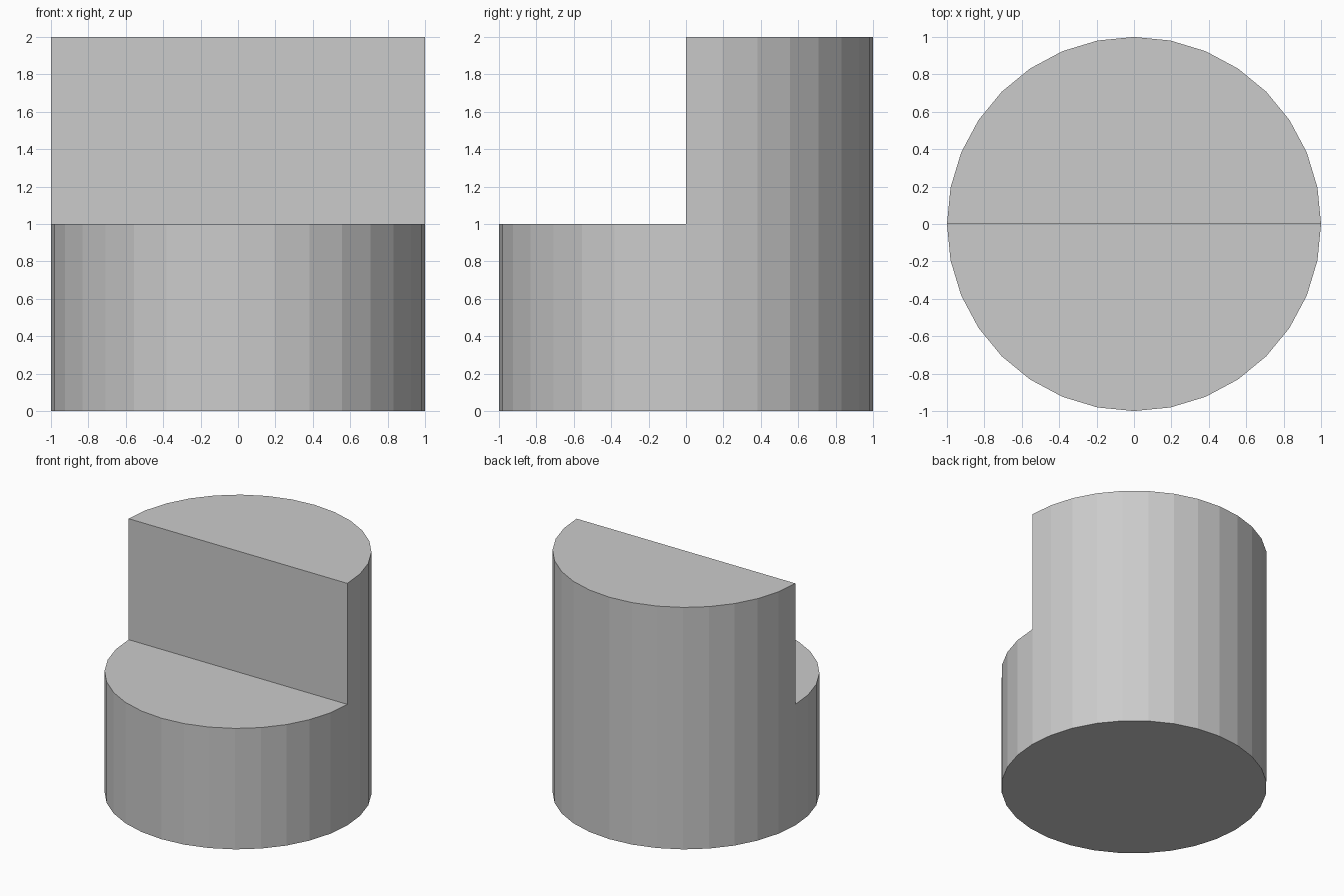
import bpy, bmesh
from math import cos, sin, pi

if "Cube" in bpy.data.objects:
    bpy.data.objects.remove(bpy.data.objects["Cube"])

SIDES = 32
HALF = SIDES // 2

bm = bmesh.new()


def ring(z, count):
    """Points around the unit circle, starting at +x and going over the back."""
    return [bm.verts.new((cos(2 * pi * i / SIDES), sin(2 * pi * i / SIDES), z))
            for i in range(count)]


bottom = ring(0, SIDES)
middle = ring(1, SIDES)
top = ring(2, HALF + 1)

# Full round base
bm.faces.new(bottom[::-1])
for i in range(SIDES):
    j = (i + 1) % SIDES
    bm.faces.new((bottom[i], bottom[j], middle[j], middle[i]))

# Front half step
bm.faces.new(middle[HALF:] + [middle[0]])

# Raised back half: curved side, flat front wall and top
for i in range(HALF):
    bm.faces.new((middle[i], middle[i + 1], top[i + 1], top[i]))
bm.faces.new((middle[HALF], middle[0], top[0], top[HALF]))
bm.faces.new(top)

bmesh.ops.recalc_face_normals(bm, faces=bm.faces)
mesh = bpy.data.meshes.new("stepped_cylinder")
bm.to_mesh(mesh)
bm.free()
bpy.context.collection.objects.link(bpy.data.objects.new("stepped_cylinder", mesh))
